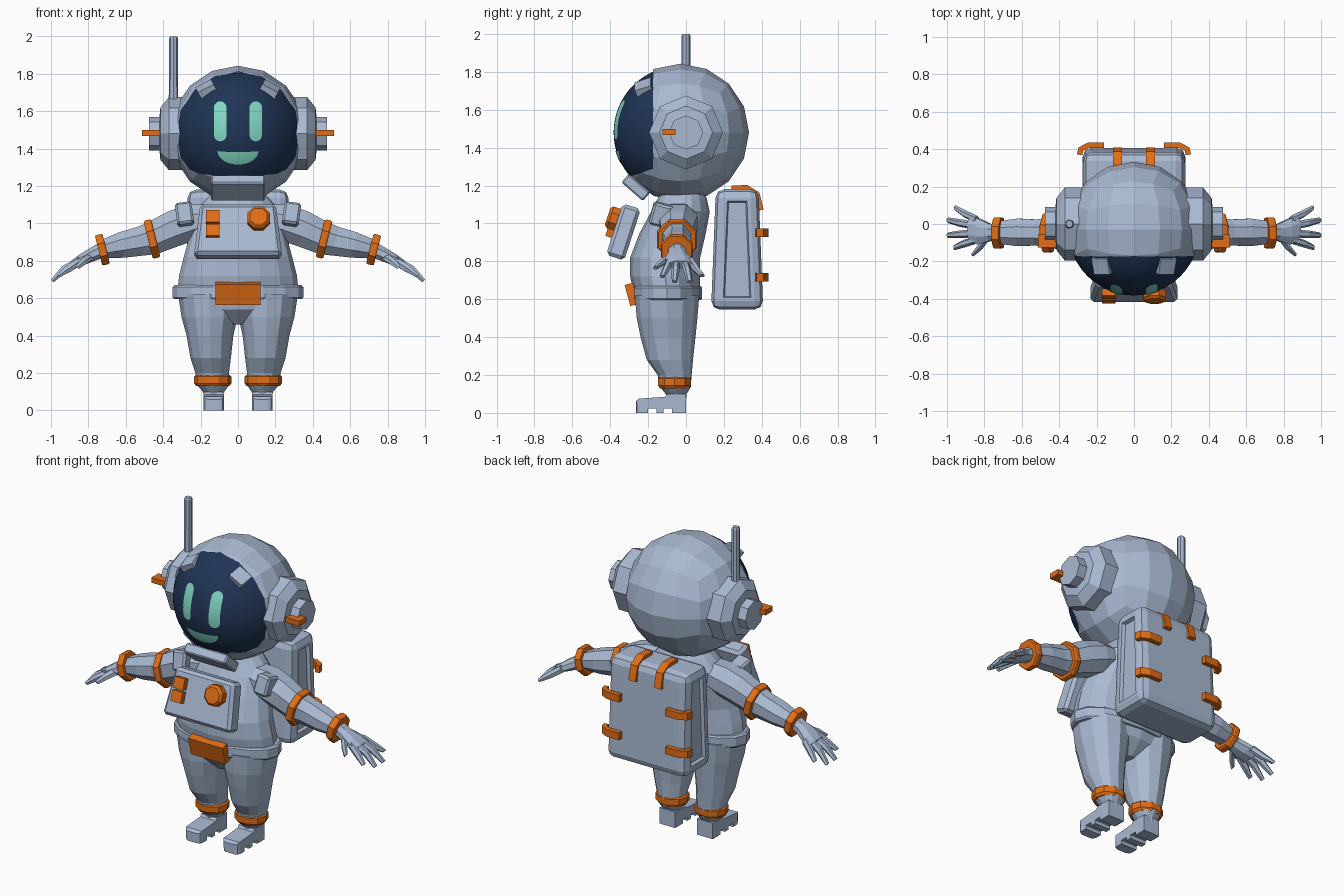
import bpy, bmesh, math
from mathutils import Vector, Matrix, Euler

if "Cube" in bpy.data.objects:
    bpy.data.objects.remove(bpy.data.objects["Cube"])

def material(name, rgb):
    m = bpy.data.materials.new(name)
    m.diffuse_color = (*rgb, 1)
    m.use_nodes = True
    m.node_tree.nodes["Principled BSDF"].inputs["Base Color"].default_value = m.diffuse_color
    return m

SUIT = material("suit_grey", (0.40, 0.49, 0.65))
ORANGE = material("orange_trim", (0.75, 0.155, 0.008))
NAVY = material("visor_navy", (0.014, 0.034, 0.09))
MINT = material("face_mint", (0.22, 0.68, 0.54))

def finish(name, bm, mat, smooth=False, normals=True):
    if normals:
        bmesh.ops.recalc_face_normals(bm, faces=bm.faces)
    for f in bm.faces:
        f.smooth = smooth
    me = bpy.data.meshes.new(name)
    bm.to_mesh(me)
    bm.free()
    me.materials.append(mat)
    ob = bpy.data.objects.new(name, me)
    bpy.context.collection.objects.link(ob)
    return ob

def loft(name, rings, n, mat, phase=0.0):
    """Skin rings given as (centre, u radius vector, v radius vector)."""
    bm = bmesh.new()
    loops = []
    for c, u, v in rings:
        loops.append([bm.verts.new(Vector(c) + Vector(u) * math.cos(a) + Vector(v) * math.sin(a))
                      for a in (phase + 2 * math.pi * i / n for i in range(n))])
    for a, b in zip(loops, loops[1:]):
        for i in range(n):
            bm.faces.new((a[i], a[(i + 1) % n], b[(i + 1) % n], b[i]))
    bm.faces.new(loops[0])
    bm.faces.new(loops[-1])
    return finish(name, bm, mat)

def flat_ring(cx, cy, z, rx, ry):
    return ((cx, cy, z), (rx, 0, 0), (0, ry, 0))

def arm_ring(s, x, y, z, ry, rz, slope):
    a = math.radians(slope)
    return ((s * x, y, z), (0, ry, 0), (s * rz * math.sin(a), 0, rz * math.cos(a)))

def box(name, size, loc, mat, rot=(0, 0, 0), taper=(1, 1), bevel=0.0, seg=1, panel=0.0):
    bm = bmesh.new()
    bmesh.ops.create_cube(bm, size=1)
    for v in bm.verts:
        v.co = Vector([a * b for a, b in zip(v.co, size)])
        if v.co.z > 0:
            v.co.x *= taper[0]
            v.co.y *= taper[1]
    if bevel:
        bmesh.ops.bevel(bm, geom=bm.edges[:], offset=bevel, segments=seg, profile=0.5, affect='EDGES')
    if panel:  # recessed side panels
        sides = [f for f in bm.faces if abs(f.normal.x) > 0.95 and f.calc_area() > 0.05]
        bmesh.ops.inset_individual(bm, faces=sides, thickness=panel)
        bmesh.ops.inset_individual(bm, faces=sides, thickness=0.01, depth=-0.02)
    r = Euler([math.radians(a) for a in rot]).to_matrix().to_4x4()
    bm.transform(Matrix.Translation(loc) @ r)
    return finish(name, bm, mat)

def strip(name, path, width, thick, mat):
    """Bent strap: path points swept by a width vector, then thickened."""
    bm = bmesh.new()
    w = Vector(width) / 2
    rows = [(bm.verts.new(Vector(p) - w), bm.verts.new(Vector(p) + w)) for p in path]
    for a, b in zip(rows, rows[1:]):
        bm.faces.new((a[0], a[1], b[1], b[0]))
    ob = finish(name, bm, mat)
    mod = ob.modifiers.new("thickness", 'SOLIDIFY')
    mod.thickness, mod.offset = thick, 0
    return ob

# --- helmet and visor -------------------------------------------------
C = Vector((0, -0.03, 1.48))
PLANES = [(Vector((0, -0.175, 1.48)), Vector((0, -1, 0))),
          (Vector((0, -0.17, 1.29)), Vector((0, -0.3, 0.95)).normalized())]

def in_opening(p, margin=0.0):
    return all((p - o).dot(n) > -margin for o, n in PLANES)

bm = bmesh.new()
bmesh.ops.create_cube(bm, size=2)
bmesh.ops.subdivide_edges(bm, edges=bm.edges[:], cuts=3, use_grid_fill=True)
for v in bm.verts:
    v.co = C + Vector([math.tan(k * math.pi / 4) for k in v.co]).normalized() * 0.363
for o, n in PLANES:
    bmesh.ops.bisect_plane(bm, geom=bm.verts[:] + bm.edges[:] + bm.faces[:], plane_co=o, plane_no=n)
bmesh.ops.delete(bm, geom=[f for f in bm.faces if in_opening(f.calc_center_median())], context='FACES')
finish("helmet", bm, SUIT)

bm = bmesh.new()
bmesh.ops.create_uvsphere(bm, u_segments=48, v_segments=32, radius=0.352)
bm.transform(Matrix.Translation(C))
bmesh.ops.delete(bm, geom=[f for f in bm.faces if not in_opening(f.calc_center_median(), 0.02)], context='FACES')
finish("visor", bm, NAVY, smooth=True, normals=False)

def face_plate(name, x0, x1, low, high, cols=16, rows=10):
    """Thin patch on the visor between two height curves of t in -1..1."""
    bm = bmesh.new()
    grid = []
    for i in range(cols + 1):
        t = -math.cos(math.pi * i / cols)
        x = (x0 + x1) / 2 + t * (x1 - x0) / 2
        col = []
        for j in range(rows + 1):
            z = low(t) + (high(t) - low(t)) * j / rows - C.z
            col.append(bm.verts.new((x, C.y - math.sqrt(0.356 ** 2 - x * x - z * z), z + C.z)))
        grid.append(col)
    for a, b in zip(grid, grid[1:]):
        for j in range(rows):
            bm.faces.new((a[j], b[j], b[j + 1], a[j + 1]))
    bmesh.ops.remove_doubles(bm, verts=bm.verts[:], dist=1e-5)
    finish(name, bm, MINT, smooth=True, normals=False)

def bow(t):
    return math.sqrt(max(0, 1 - t * t))

for s, tag in ((1, "left"), (-1, "right")):
    face_plate(tag + "_eye", s * 0.095 - 0.033, s * 0.095 + 0.033,
               lambda t: 1.472 - 0.033 * bow(t), lambda t: 1.62 + 0.033 * bow(t))
face_plate("mouth", -0.11, 0.11, lambda t: 1.388 - 0.073 * bow(t), lambda t: 1.388 - 0.006 * bow(t))
box("chin_guard", (0.29, 0.15, 0.06), (0, -0.265, 1.19), SUIT, rot=(-41, 0, 0), bevel=0.008)

# --- torso, belt and chest unit ----------------------------------------
loft("torso", [flat_ring(0, *r) for r in (
    (-0.1, 0.46, 0.04, 0.08), (-0.1, 0.54, 0.26, 0.155), (-0.1, 0.63, 0.325, 0.175), (-0.11, 0.72, 0.315, 0.185),
    (-0.11, 0.82, 0.29, 0.185), (-0.07, 0.95, 0.255, 0.175), (-0.03, 1.06, 0.235, 0.155),
    (-0.02, 1.13, 0.17, 0.13), (-0.02, 1.17, 0.13, 0.11))], 16, SUIT)
loft("belt", [flat_ring(0, -0.1, z, rx, ry) for z, rx, ry in (
    (0.595, 0.34, 0.178), (0.605, 0.35, 0.185), (0.66, 0.35, 0.185), (0.67, 0.34, 0.178))], 16, SUIT)
box("belt_buckle", (0.24, 0.045, 0.115), (0, -0.287, 0.625), ORANGE, rot=(15, 0, 0))

box("chest_unit", (0.47, 0.1, 0.285), (0, -0.33, 0.955), SUIT, rot=(-18, 0, 0), taper=(0.86, 1), bevel=0.018)
M = Matrix.Translation((0, -0.33, 0.955)) @ Matrix.Rotation(math.radians(-18), 4, 'X')
for i, z in enumerate((0.062, -0.016)):
    box("chest_button_%d" % (i + 1), (0.07, 0.05, 0.066), M @ Vector((-0.135, -0.06, z)), ORANGE, rot=(-18, 0, 0))
R = M.to_3x3()
loft("chest_knob", [(M @ Vector((0.11, y, 0.052)), R @ Vector((r, 0, 0)), R @ Vector((0, 0, r)))
                    for y, r in ((-0.03, 0.065), (-0.09, 0.065), (-0.105, 0.05))], 8, ORANGE, math.pi / 8)

# --- backpack -----------------------------------------------------------
box("backpack", (0.55, 0.275, 0.635), (0, 0.27, 0.863), SUIT, taper=(0.98, 0.82), bevel=0.045, seg=2, panel=0.025)
for s in (1, -1):
    strip("backpack_top_strap", [(s * 0.088, y, z) for y, z in (
        (0.24, 1.185), (0.32, 1.188), (0.375, 1.155), (0.395, 1.07))], (0.048, 0, 0), 0.03, ORANGE)
    for z in (0.952, 0.715):
        strip("backpack_side_strap", [(s * x, y, z) for x, y in (
            (0.16, 0.42), (0.245, 0.42), (0.285, 0.40), (0.29, 0.37))], (0, 0, 0.045), 0.03, ORANGE)

# --- mirrored parts -----------------------------------------------------
for s, tag in ((1, "left_"), (-1, "right_")):
    # helmet ear caps, tabs
    loft(tag + "ear_cap", [((s * x, 0, 1.48), (0, r, 0), (0, 0, r)) for x, r in (
        (0.27, 0.195), (0.37, 0.195), (0.415, 0.14), (0.42, 0.09), (0.475, 0.09))], 8, SUIT)
    box(tag + "ear_tab", (0.1, 0.07, 0.032), (s * 0.462, -0.09, 1.483), ORANGE)
    box(tag + "brow_tab", (0.095, 0.09, 0.05), (s * 0.168, -0.22, 1.715), SUIT, rot=(20, s * 28, 0))

    # shoulder blocks
    box(tag + "shoulder_block", (0.09, 0.11, 0.12), (s * 0.285, -0.13, 1.045), SUIT, rot=(-15, s * 8, 0), bevel=0.012)

    # arm with cuffs
    loft(tag + "arm", [arm_ring(s, *r) for r in (
        (0.14, -0.04, 1.03, 0.10, 0.08, 10), (0.25, -0.04, 1.005, 0.11, 0.105, 14),
        (0.35, -0.045, 0.97, 0.10, 0.105, 16), (0.46, -0.05, 0.92, 0.085, 0.095, 16),
        (0.52, -0.045, 0.905, 0.075, 0.085, 14), (0.62, -0.045, 0.885, 0.08, 0.075, 12),
        (0.72, -0.045, 0.862, 0.065, 0.055, 16))], 8, SUIT, math.pi / 8)
    for name, x, z, r, a in (("elbow_cuff", 0.46, 0.917, 0.113, 14), ("wrist_cuff", 0.725, 0.86, 0.09, 14)):
        dx, dz = math.cos(math.radians(a)), -math.sin(math.radians(a))
        loft(tag + name, [arm_ring(s, x + d * dx, -0.048, z + d * dz, q, q, a)
                          for d, q in ((-0.021, r * 0.94), (-0.012, r), (0.012, r), (0.021, r * 0.94))],
             8, ORANGE, math.pi / 8)

    # hand
    loft(tag + "palm", [arm_ring(s, *r) for r in (
        (0.71, -0.045, 0.865, 0.05, 0.05, 18), (0.77, -0.045, 0.838, 0.05, 0.04, 24),
        (0.83, -0.04, 0.808, 0.075, 0.034, 30), (0.88, -0.03, 0.782, 0.075, 0.024, 32))], 8, SUIT, math.pi / 8)
    for i, (y0, y1, x1) in enumerate(((0.025, 0.085, 0.96), (-0.01, 0.02, 1.0),
                                      (-0.05, -0.06, 1.0), (-0.085, -0.125, 0.965))):
        z1 = 0.692 + (1.0 - x1) * 0.8
        loft(tag + "finger_%d" % (i + 1), [
            arm_ring(s, 0.84, y0, 0.802, 0.02, 0.024, 30),
            arm_ring(s, 0.84 + (x1 - 0.84) * 0.55, (y0 + y1) / 2, 0.757, 0.021, 0.022, 36),
            arm_ring(s, x1 - 0.006, y1, z1, 0.015, 0.012, 45)], 6, SUIT)
    loft(tag + "thumb", [arm_ring(s, *r) for r in (
        (0.775, -0.06, 0.83, 0.025, 0.025, 30), (0.82, -0.12, 0.80, 0.022, 0.022, 35),
        (0.86, -0.162, 0.765, 0.012, 0.014, 40))], 6, SUIT)

    # leg, ankle cuff and foot
    loft(tag + "leg", [flat_ring(s * cx, *r) for cx, *r in (
        (0.155, -0.1, 0.62, 0.165, 0.17), (0.152, -0.1, 0.5, 0.15, 0.16), (0.15, -0.095, 0.4, 0.125, 0.145),
        (0.146, -0.085, 0.28, 0.108, 0.122), (0.138, -0.06, 0.2, 0.09, 0.09),
        (0.133, -0.055, 0.135, 0.085, 0.08), (0.13, -0.052, 0.1, 0.057, 0.055), (0.13, -0.05, 0.06, 0.05, 0.05))],
        12, SUIT)
    loft(tag + "ankle_cuff", [flat_ring(s * 0.135, -0.06, z, r, r * 0.92) for z, r in (
        (0.13, 0.088), (0.145, 0.1), (0.182, 0.1), (0.19, 0.09))], 10, ORANGE)
    bm = bmesh.new()
    outline = [(0, 0), (0, 0.1), (-0.1, 0.1), (-0.11, 0.085), (-0.25, 0.075), (-0.265, 0.06), (-0.265, 0),
               (-0.2, 0), (-0.2, 0.022), (-0.155, 0.022), (-0.155, 0), (-0.12, 0), (-0.12, 0.022),
               (-0.075, 0.022), (-0.075, 0)]
    face = bm.faces.new([bm.verts.new((s * 0.075, y, z)) for y, z in outline])
    ext = bmesh.ops.extrude_face_region(bm, geom=[face])
    bmesh.ops.translate(bm, vec=(s * 0.11, 0, 0), verts=[g for g in ext["geom"] if isinstance(g, bmesh.types.BMVert)])
    toe = [e for e in bm.edges if all(v.co.y < -0.26 for v in e.verts) and abs(e.verts[0].co.z - e.verts[1].co.z) > 0.03]
    bmesh.ops.bevel(bm, geom=toe, offset=0.025, segments=2, profile=0.5, affect='EDGES')
    finish(tag + "foot", bm, SUIT)

# --- antenna on the right ear cap ----------------------------------------
loft("antenna", [flat_ring(-0.345, 0, z, r, r) for z, r in (
    (1.62, 0.026), (1.8, 0.024), (1.99, 0.024), (2.0, 0.018))], 8, SUIT)
